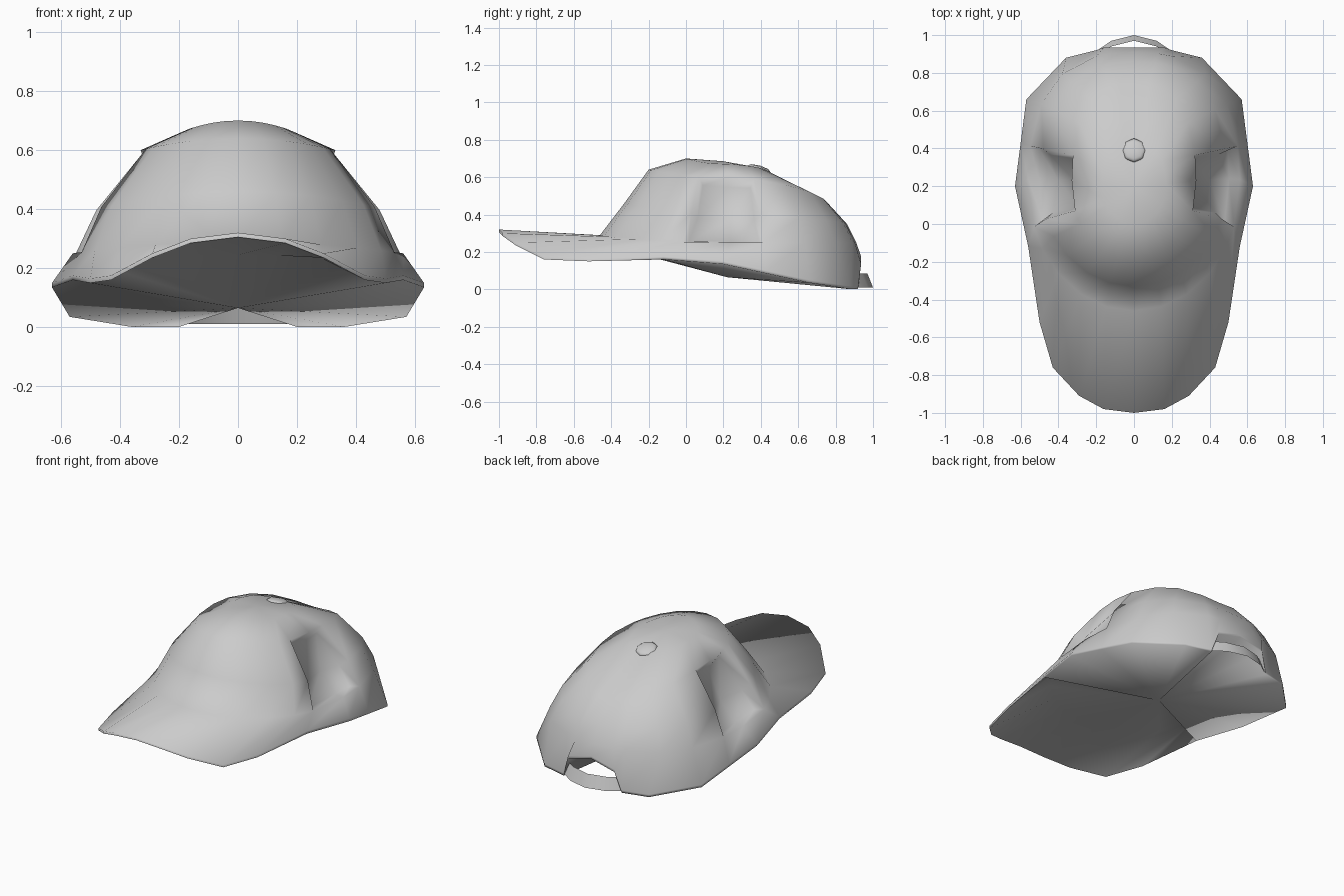
import bpy, bmesh, math
from mathutils import Vector

cube = bpy.data.objects.get("Cube")
if cube:
    bpy.data.objects.remove(cube, do_unlink=True)

grey = bpy.data.materials.new("light_grey_cloth")
grey.use_nodes = True
grey.diffuse_color = (0.6, 0.6, 0.6, 1)
grey.node_tree.nodes["Principled BSDF"].inputs["Base Color"].default_value = grey.diffuse_color

# Half outline of the brim and rim, front to back, with the crown angle of each column
RIM = [(0, -1, .32), (.16, -.98, .3), (.29, -.91, .25), (.43, -.76, .175), (.5, -.52, .165),
       (.56, -.12, .175), (.63, .2, .15), (.6, .43, .1), (.57, .66, .05), (.36, .88, .016),
       (.2, .92, .016), (.16, .935, .14), (0, .935, .18)]
ANGLES = [0, 15, 30, 46, 60, 71, 93, 107, 125, 141, 160, 167, 180]
BRIM_COLUMNS = 5

# Crown rings: front y, z / side x, z / back y, z
RINGS = [(-.46, .29, .56, .25, .91, .25),
         (-.33, .46, .49, .4, .86, .35),
         (-.2, .64, .33, .6, .75, .47),
         (0, .7, .17, .67, .42, .64)]
CENTRE_Y = .2


def ring_point(ring, angle):
    fy, fz, sx, sz, by, bz = ring
    s, c = math.sin(angle), math.cos(angle)
    end_y, end_z = (fy, fz) if c > 0 else (by, bz)
    bulge = 1 if c > 0 else 1 + .08 * math.sin(2 * angle) ** 2
    return Vector((sx * s * bulge, CENTRE_Y + (end_y - CENTRE_Y) * abs(c) * bulge,
                   sz * s * s + end_z * c * c))


def finish(bm, name):
    for f in bm.faces:
        f.smooth = True
    mesh = bpy.data.meshes.new(name)
    bm.to_mesh(mesh)
    bm.free()
    mesh.materials.append(grey)
    obj = bpy.data.objects.new(name, mesh)
    bpy.context.collection.objects.link(obj)
    return obj


def cap_column(i):
    """Points of one column, from the underside edge up to the crown."""
    rim = Vector(RIM[i])
    pts = [rim - Vector((0, 0, .015)), rim]
    pts += [ring_point(r, math.radians(ANGLES[i])) for r in RINGS]
    if i == 6:                      # middle of the side dent
        pts[3].x -= .05
    return pts


# Cap: crown, brim and underside as one skin
bm = bmesh.new()
half = [cap_column(i) for i in range(len(RIM))]
mirrored = [[Vector((-p.x, p.y, p.z)) for p in col] for col in half[-2:0:-1]]
columns = [[bm.verts.new(p) for p in col] for col in half + mirrored]
crown_top = bm.verts.new((0, CENTRE_Y, .685))
under_mid = bm.verts.new((0, .22, .065))
count = len(columns)

# Inner line of the brim underside; elsewhere the rim itself
inner = [bm.verts.new(col[2].co - Vector((0, 0, .045)))
         if min(i, count - i) < BRIM_COLUMNS else col[0] for i, col in enumerate(columns)]

dents = {"left": [], "right": []}
for i, a in enumerate(columns):
    j = (i + 1) % count
    b = columns[j]
    for k in range(len(a) - 1):
        face = bm.faces.new((a[k], b[k], b[k + 1], a[k + 1]))
        if k in (2, 3) and i in (5, 6):
            dents["left"].append(face)
        if k in (2, 3) and count - j in (5, 6):
            dents["right"].append(face)
    bm.faces.new((a[-1], b[-1], crown_top))
    bm.faces.new((inner[j], inner[i], under_mid))
    lip = list(dict.fromkeys((b[0], a[0], inner[i], inner[j])))
    if len(lip) > 2:
        bm.faces.new(lip)
        bm.edges.get((a[0], b[0])).smooth = False   # crisp brim edge
bmesh.ops.recalc_face_normals(bm, faces=bm.faces)
for faces in dents.values():
    bmesh.ops.inset_region(bm, faces=faces, thickness=.035, depth=-.045)
finish(bm, "cap")

# Adjusting strap across the back notch
bm = bmesh.new()
strap = [(.2, .915), (.12, .97), (0, 1)]
strap += [(-x, y) for x, y in strap[-2::-1]]
rows = [(bm.verts.new((x, y, .01)), bm.verts.new((x, y - .03, .085))) for x, y in strap]
for (a, b), (c, d) in zip(rows, rows[1:]):
    bm.faces.new((b, d, c, a))
finish(bm, "back_strap")

# Button on the crown
bm = bmesh.new()
bmesh.ops.create_uvsphere(bm, u_segments=8, v_segments=4, radius=.066)
button = finish(bm, "top_button")
button.scale.z = .3
button.location = (0, .39, .643)
button.rotation_euler.x = math.radians(-16)
